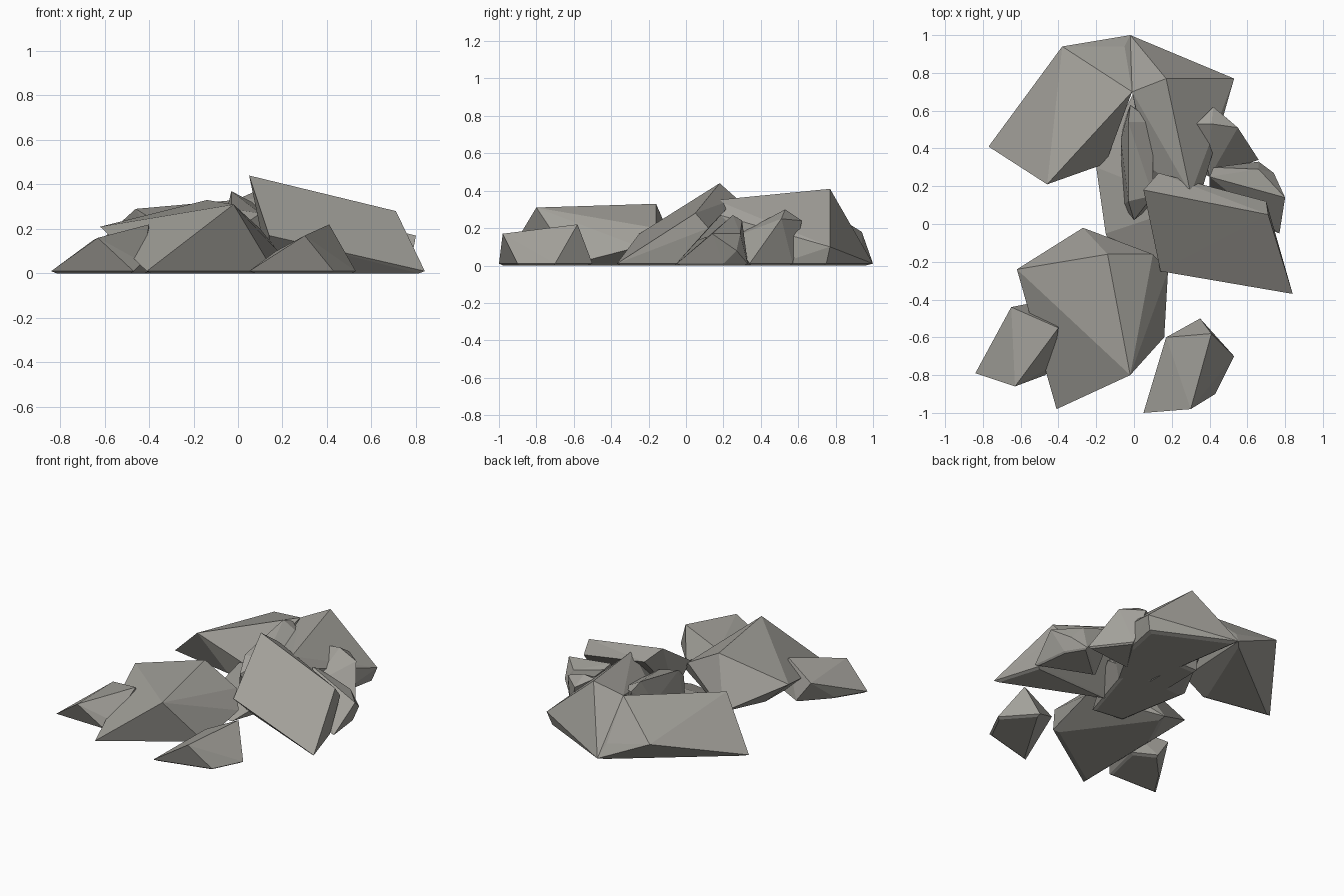
import bpy, bmesh

GROUND = 0.01

cube = bpy.data.objects.get("Cube")
if cube:
    bpy.data.objects.remove(cube, do_unlink=True)

# One warm grey for every stone
stone = bpy.data.materials.new("warm_grey_stone")
stone.use_nodes = True
colour = (0.36, 0.35, 0.32, 1)
stone.diffuse_color = colour
stone.node_tree.nodes["Principled BSDF"].inputs["Base Color"].default_value = colour


def rock(name, crest, rim):
    """Flat-faceted boulder: hull of raised crest corners over a ground rim.

    The rim is repeated on the floor, drawn slightly inward, as a chamfered foot.
    """
    bm = bmesh.new()
    for corner in crest:
        bm.verts.new(corner)
    centre_x = sum(x for x, y in rim) / len(rim)
    centre_y = sum(y for x, y in rim) / len(rim)
    for x, y in rim:
        bm.verts.new((x, y, GROUND))
        bm.verts.new((x + (centre_x - x) * 0.1, y + (centre_y - y) * 0.1, 0))

    hull = bmesh.ops.convex_hull(bm, input=bm.verts[:])
    inside = {item for item in hull["geom_interior"] + hull["geom_unused"]
              if isinstance(item, bmesh.types.BMVert)}
    bmesh.ops.delete(bm, geom=list(inside), context='VERTS')
    bmesh.ops.recalc_face_normals(bm, faces=bm.faces[:])

    mesh = bpy.data.meshes.new(name)
    bm.to_mesh(mesh)
    bm.free()
    mesh.materials.append(stone)
    bpy.context.collection.objects.link(bpy.data.objects.new(name, mesh))


# Large boulder and two small stones at the front
rock("front_boulder",
     crest=[(-.02, -.8, .31), (-.14, -.16, .33), (-.62, -.24, .21), (.1, -.16, .2), (.18, -.25, .1)],
     rim=[(-.41, -.98), (-.27, -.02), (.16, -.6), (-.4, -.3)])

rock("front_right_stone",
     crest=[(-.63, -.86, .16), (-.65, -.44, .15), (-.4, -.55, .22), (-.43, -.75, .05)],
     rim=[(-.84, -.79), (-.72, -.6), (-.47, -.8), (-.4, -.5), (-.55, -.42)])

rock("front_left_stone",
     crest=[(.3, -.98, .17), (.41, -.58, .22), (.17, -.6, .1)],
     rim=[(.05, -1), (.43, -.9), (.53, -.7), (.35, -.5)])

# Two wide boulders at the back
rock("back_right_boulder",
     crest=[(-.46, .21, .29), (-.38, .94, .18), (-.05, .94, .1), (-.01, .7, .33), (-.15, .32, .1)],
     rim=[(-.77, .41), (-.02, 1), (-.3, .32)])

rock("back_left_boulder",
     crest=[(.17, .77, .41), (.53, .77, .1), (-.01, .7, .33), (.3, .16, .35), (.36, .18, .27), (.08, .3, .25)],
     rim=[(-.02, 1), (.5, .75), (.45, .5), (.04, .7), (.14, -.05)])

# Narrow ridge and low slab filling the middle
rock("middle_ridge",
     crest=[(-.02, .63, .33), (.1, .54, .3), (-.03, .54, .37), (-.03, .12, .29), (0, .02, .2),
            (.1, .15, .27), (-.07, .45, .2)],
     rim=[(.1, .1), (-.06, .1), (-.05, .55), (.1, .55)])

rock("middle_slab",
     crest=[(-.2, .3, .12), (-.15, -.05, .08), (0, .7, .12), (.3, .1, .15)],
     rim=[(.13, -.25), (-.18, .28), (.3, .3), (-.09, -.22)])

# Tilted slab leaning on the pile
rock("tilted_slab",
     crest=[(.05, .18, .44), (.71, .05, .28), (.14, -.25, .17), (.13, .27, .36), (.7, .12, .2)],
     rim=[(.84, -.37), (.74, -.05), (.14, -.07)])

# Stones wedged along the left side
rock("lower_side_stone",
     crest=[(.4, .25, .27), (.42, .3, .24), (.66, .29, .17), (.8, .14, .17), (.74, .27, .08)],
     rim=[(.77, -.05), (.66, .33), (.4, .1), (.74, .2)])

rock("upper_side_stone",
     crest=[(.33, .53, .29), (.41, .53, .3), (.42, .62, .24), (.55, .51, .25), (.4, .25, .15)],
     rim=[(.66, .34), (.48, .57), (.3, .3)])
